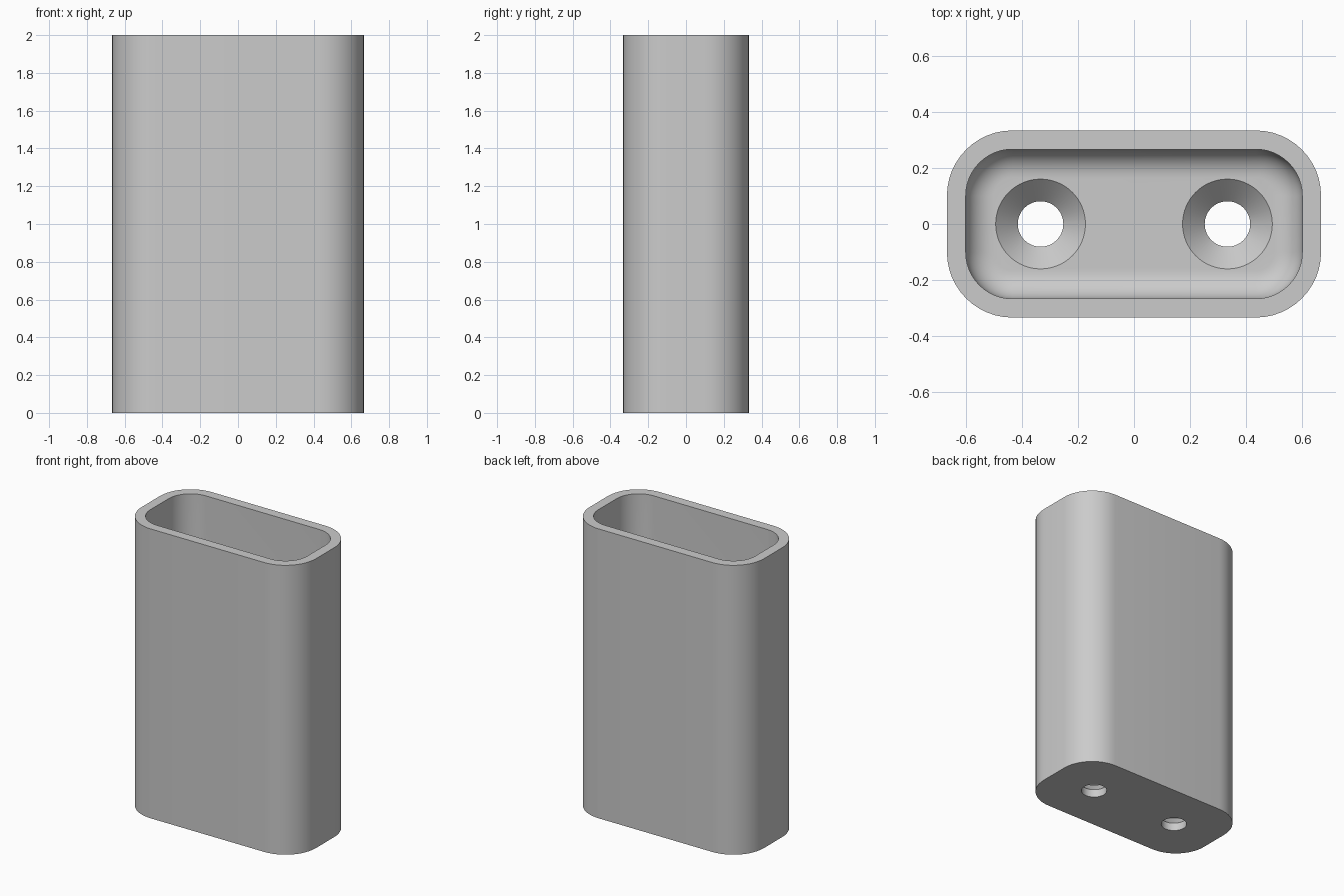
import bpy, bmesh, math

cube = bpy.data.objects.get("Cube")
if cube:
    bpy.data.objects.remove(cube)

HALF_X, HALF_Y, HEIGHT = 2 / 3, 1 / 3, 2.0
WALL, FLOOR, CORNER, FILLET = 0.067, 0.133, 0.233, 0.1
HOLE_X, HOLE_R, SINK_R = 0.333, 0.081, 0.16

grey = bpy.data.materials.new("light_grey")
grey.use_nodes = True
grey.diffuse_color = (0.6, 0.6, 0.6, 1)
grey.node_tree.nodes["Principled BSDF"].inputs["Base Color"].default_value = (0.6, 0.6, 0.6, 1)


def rounded_ring(inset, z, steps=12):
    """Rounded rectangle, moved inwards by inset."""
    r = CORNER - inset
    cx, cy = HALF_X - CORNER, HALF_Y - CORNER
    ring = []
    for i, (sx, sy) in enumerate([(1, 1), (-1, 1), (-1, -1), (1, -1)]):
        for k in range(steps + 1):
            a = math.pi / 2 * (i + k / steps)
            ring.append((sx * cx + r * math.cos(a), sy * cy + r * math.sin(a), z))
    return ring


def circle_ring(x, r, z, steps=64):
    return [(x + r * math.cos(2 * math.pi * k / steps),
             r * math.sin(2 * math.pi * k / steps), z) for k in range(steps)]


def loft(name, rings):
    """Closed solid skinned through a list of rings."""
    bm = bmesh.new()
    loops = [[bm.verts.new(p) for p in ring] for ring in rings]
    for a, b in zip(loops, loops[1:]):
        for k in range(len(a)):
            n = (k + 1) % len(a)
            bm.faces.new((a[k], a[n], b[n], b[k]))
    bm.faces.new(loops[0])
    bm.faces.new(loops[-1])
    bmesh.ops.recalc_face_normals(bm, faces=bm.faces)
    mesh = bpy.data.meshes.new(name)
    bm.to_mesh(mesh)
    bm.free()
    mesh.materials.append(grey)
    obj = bpy.data.objects.new(name, mesh)
    bpy.context.collection.objects.link(obj)
    return obj


# Outer wall, rim, inner wall and filleted floor
rings = [rounded_ring(0, 0), rounded_ring(0, HEIGHT), rounded_ring(WALL, HEIGHT)]
for k in range(11):
    a = math.pi / 2 * k / 10
    rings.append(rounded_ring(WALL + FILLET * (1 - math.cos(a)),
                              FLOOR + FILLET * (1 - math.sin(a))))
holder = loft("holder_body", rings)
bpy.context.view_layer.objects.active = holder
holder.select_set(True)

# Two countersunk screw holes through the floor
for side in (-1, 1):
    x = side * HOLE_X
    cutter = loft("hole_cutter", [
        circle_ring(x, HOLE_R, -0.1),
        circle_ring(x, HOLE_R, FLOOR - (SINK_R - HOLE_R)),
        circle_ring(x, SINK_R, FLOOR),
        circle_ring(x, SINK_R, FLOOR + 0.1)])
    cutter.hide_render = True
    cut = holder.modifiers.new("screw_hole", "BOOLEAN")
    cut.operation = "DIFFERENCE"
    cut.solver = "EXACT"
    cut.object = cutter
    bpy.ops.object.modifier_apply(modifier=cut.name)
    bpy.data.objects.remove(cutter)

bpy.ops.object.shade_smooth_by_angle(angle=math.radians(30))
